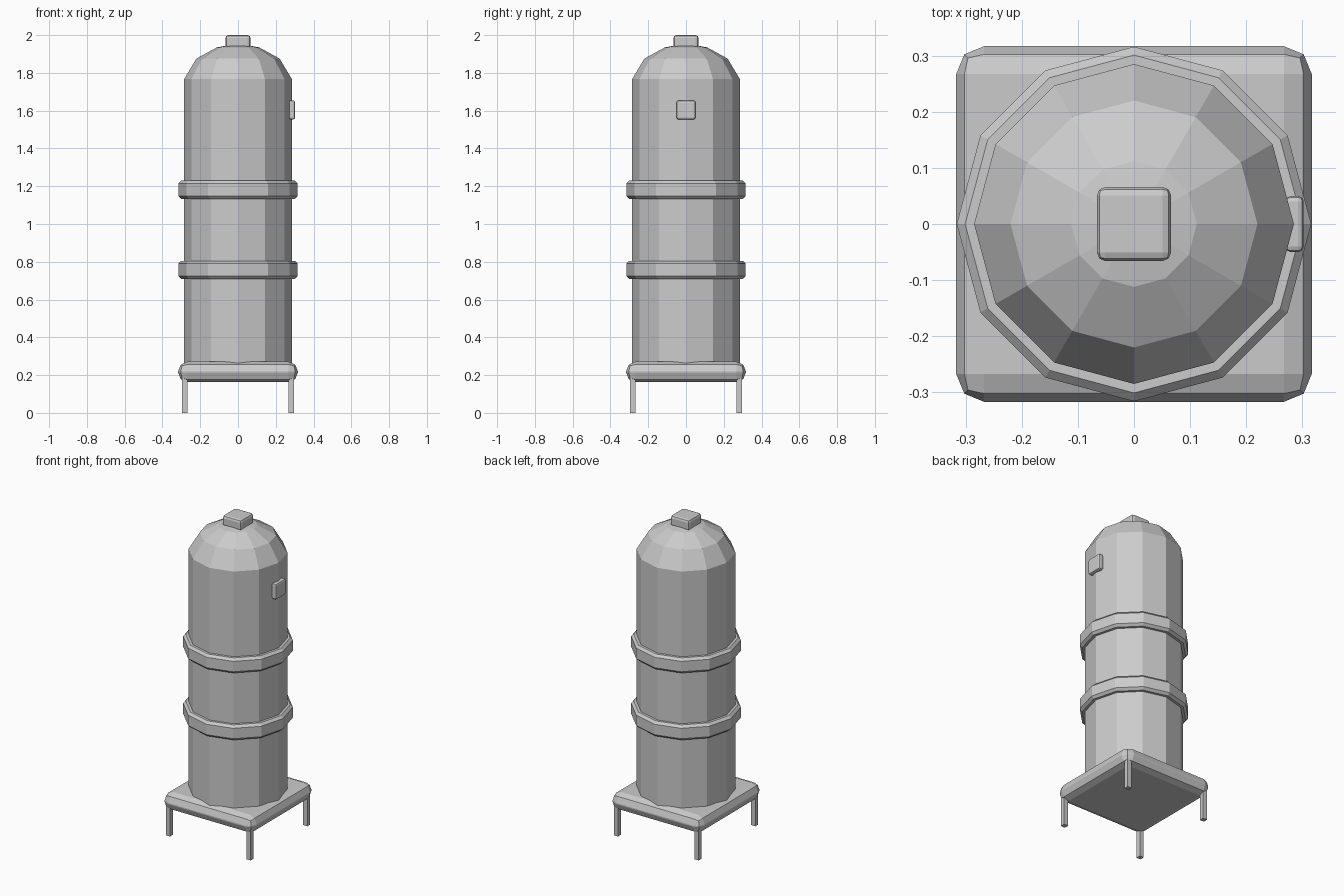
import bpy
import bmesh
from math import cos, sin, tau

if "Cube" in bpy.data.objects:
    bpy.data.objects.remove(bpy.data.objects["Cube"])

SIDES = 12


def finish(name, bm):
    bmesh.ops.recalc_face_normals(bm, faces=bm.faces)
    mesh = bpy.data.meshes.new(name)
    bm.to_mesh(mesh)
    bm.free()
    obj = bpy.data.objects.new(name, mesh)
    bpy.context.collection.objects.link(obj)
    return obj


def box(name, center, size, bevel=0.0, segments=2):
    bm = bmesh.new()
    bmesh.ops.create_cube(bm, size=1)
    for v in bm.verts:
        v.co = [c + p * s for c, p, s in zip(center, v.co, size)]
    if bevel:
        bmesh.ops.bevel(bm, geom=bm.edges[:], offset=bevel, segments=segments,
                        profile=0.5, affect='EDGES', clamp_overlap=True)
    return finish(name, bm)


def lathe(name, profile, closed=False):
    # Spin an (r, z) profile around the z axis with a low side count
    bm = bmesh.new()
    rings = [[bm.verts.new((r * cos(tau * i / SIDES), r * sin(tau * i / SIDES), z))
              for i in range(SIDES)] for r, z in profile]
    pairs = list(zip(rings, rings[1:]))
    if closed:
        pairs.append((rings[-1], rings[0]))
    for a, b in pairs:
        for i in range(SIDES):
            j = (i + 1) % SIDES
            bm.faces.new((a[i], a[j], b[j], b[i]))
    if not closed:
        bm.faces.new(rings[0])
    bmesh.ops.remove_doubles(bm, verts=bm.verts, dist=0.0001)
    return finish(name, bm)


# Tank body with faceted dome
lathe("tank_body", [(0.285, 0.22), (0.285, 1.768), (0.22, 1.876),
                    (0.112, 1.935), (0.0, 1.955)])

# Two chamfered reinforcing bands
for label, z in (("lower", 0.757), ("upper", 1.181)):
    lathe(label + "_band", [(0.275, z - 0.048), (0.301, z - 0.048), (0.316, z - 0.033),
                            (0.316, z + 0.033), (0.301, z + 0.048), (0.275, z + 0.048)],
          closed=True)

# Rounded base slab
box("base_slab", (0, 0, 0.217), (0.634, 0.634, 0.108), 0.05)

# Four legs
for x, side in ((-1, "left"), (1, "right")):
    for y, end in ((-1, "front"), (1, "back")):
        box(f"{end}_{side}_leg", (x * 0.283, y * 0.283, 0.1), (0.029, 0.029, 0.2))

# Top cap and side hatch
box("top_cap", (0, 0, 1.965), (0.132, 0.132, 0.07), 0.015)
box("side_hatch", (0.286, 0, 1.604), (0.033, 0.1, 0.1), 0.01)
